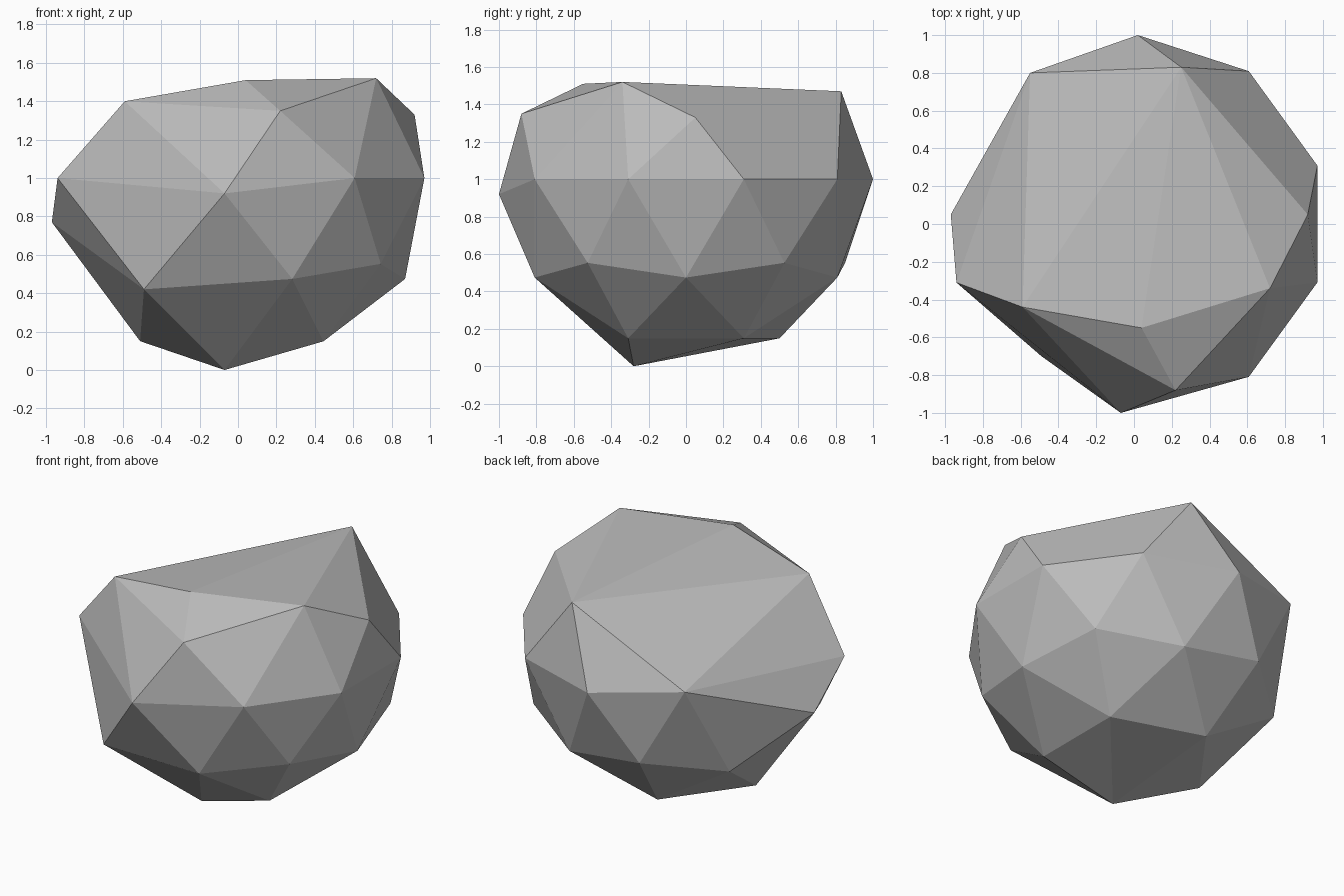
import bpy
import bmesh
from mathutils import Vector

default_cube = bpy.data.objects.get("Cube")
if default_cube:
    bpy.data.objects.remove(default_cube, do_unlink=True)

# Stone colour
stone = bpy.data.materials.new("stone_grey")
stone.use_nodes = True
colour = (0.5, 0.5, 0.5, 1)
stone.diffuse_color = colour
bsdf = stone.node_tree.nodes["Principled BSDF"]
bsdf.inputs["Base Color"].default_value = colour
bsdf.inputs["Roughness"].default_value = 0.9

# Rounded underside and left flank come from a coarse ball
bm = bmesh.new()
bmesh.ops.create_icosphere(bm, subdivisions=2, radius=1)
chipped = [v for v in bm.verts
           if v.co.z > 0.1 or not (v.co.x > 0.1 or (v.co.y > 0.4 and v.co.z < -0.1))]
bmesh.ops.delete(bm, geom=chipped, context='VERTS')
bmesh.ops.translate(bm, verts=bm.verts, vec=(0.02, 0, 1))

# Corners of the broad chipped planes
corners = [
    # top
    (-0.59, -0.44, 1.40), (0.04, -0.55, 1.51), (0.22, -0.88, 1.35),
    (0.72, -0.34, 1.52), (0.92, 0.05, 1.33), (0.25, 0.83, 1.47),
    # sides
    (-0.55, 0.80, 1.08), (0.02, 1.00, 1.00), (-0.97, 0.05, 0.77),
    (-0.94, -0.31, 1.00), (-0.07, -1.00, 0.92), (-0.49, -0.70, 0.42),
    # bottom
    (-0.51, 0.00, 0.15), (-0.07, -0.28, 0.00),
]
for c in corners:
    bm.verts.new(Vector(c))

# Wrap everything in one faceted skin
bmesh.ops.delete(bm, geom=bm.edges[:], context='EDGES_FACES')
bmesh.ops.convex_hull(bm, input=bm.verts[:])
loose = [v for v in bm.verts if not v.link_faces]
bmesh.ops.delete(bm, geom=loose, context='VERTS')
bmesh.ops.recalc_face_normals(bm, faces=bm.faces)

mesh = bpy.data.meshes.new("rock")
bm.to_mesh(mesh)
bm.free()
mesh.materials.append(stone)
rock = bpy.data.objects.new("rock", mesh)
bpy.context.collection.objects.link(rock)
